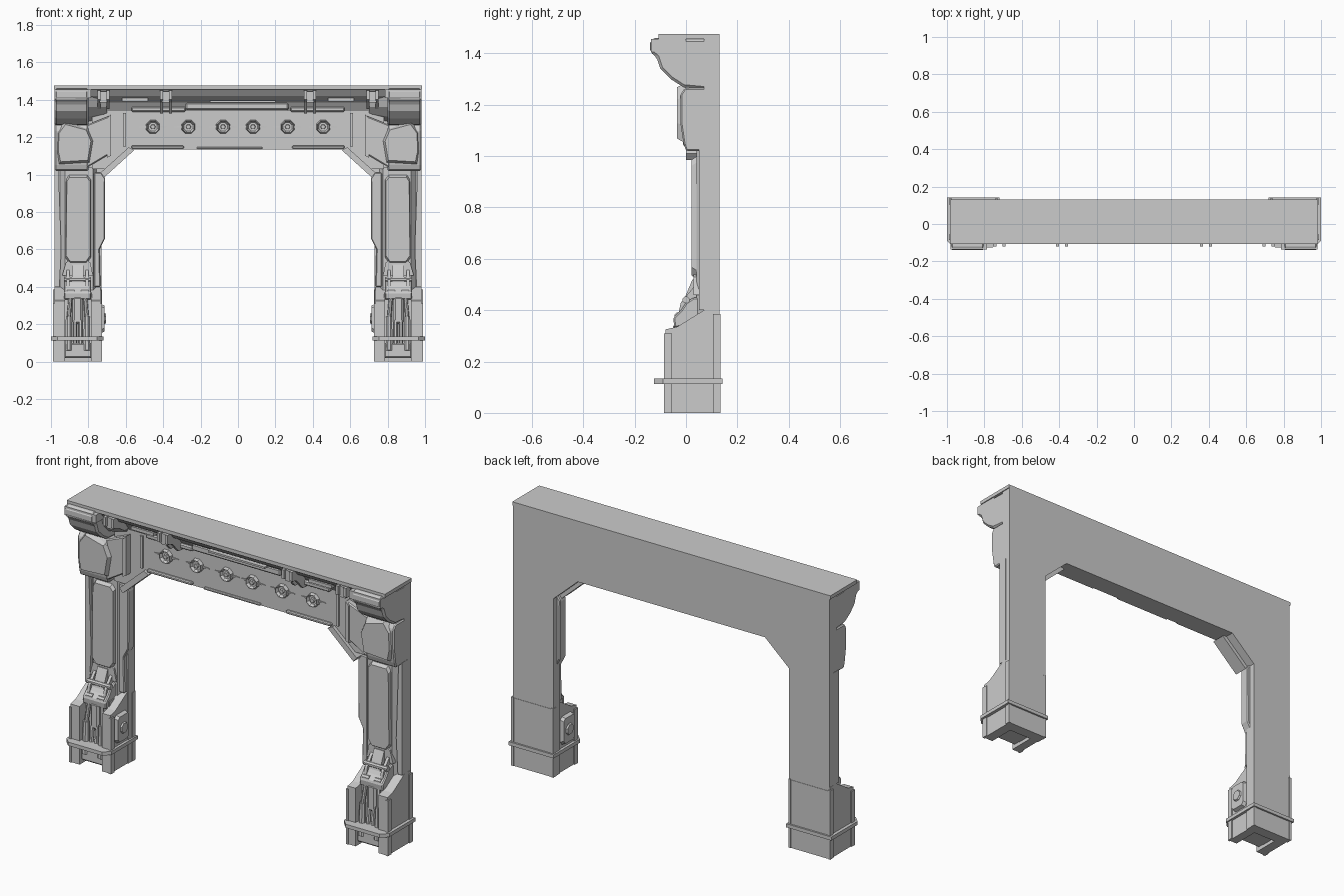
import bpy, bmesh
from math import pi
from mathutils import Vector, Matrix


def finish(name, bm, mirror, bevel=0.0):
    bmesh.ops.recalc_face_normals(bm, faces=bm.faces)
    me = bpy.data.meshes.new(name)
    bm.to_mesh(me)
    bm.free()
    ob = bpy.data.objects.new(name, me)
    bpy.context.collection.objects.link(ob)
    if bevel:
        b = ob.modifiers.new("Bevel", 'BEVEL')
        b.width, b.segments, b.limit_method = bevel, 1, 'ANGLE'
    if mirror:
        ob.modifiers.new("Mirror", 'MIRROR').use_axis[0] = True
        ob.modifiers["Mirror"].use_mirror_merge = False
    return ob


def prism(name, pts, axis, a, b, mirror=True, bevel=0.0, taper=None):
    """Extrude a 2D outline along an axis; taper = (scale, centre) shrinks end a."""
    put = {'x': lambda p, d: (d, p[0], p[1]),
           'y': lambda p, d: (p[0], d, p[1]),
           'z': lambda p, d: (p[0], p[1], d)}[axis]
    bm = bmesh.new()
    pa = pts
    if taper:
        s, c = taper
        pa = [(c[0] + (p[0] - c[0]) * s, c[1] + (p[1] - c[1]) * s) for p in pts]
    va = [bm.verts.new(put(p, a)) for p in pa]
    vb = [bm.verts.new(put(p, b)) for p in pts]
    bm.faces.new(va)
    bm.faces.new(vb)
    n = len(pts)
    for i in range(n):
        j = (i + 1) % n
        bm.faces.new((va[i], va[j], vb[j], vb[i]))
    return finish(name, bm, mirror, bevel)


def box(name, x0, x1, y0, y1, z0, z1, mirror=True, bevel=0.0):
    return prism(name, [(x0, z0), (x1, z0), (x1, z1), (x0, z1)], 'y', y0, y1, mirror, bevel)


def rod(name, p, q, r1, r2=None, sides=8):
    p, q = Vector(p), Vector(q)
    d = q - p
    bm = bmesh.new()
    m = Matrix.Translation((p + q) / 2) @ d.to_track_quat('Z', 'Y').to_matrix().to_4x4()
    bmesh.ops.create_cone(bm, cap_ends=True, segments=sides, radius1=r1,
                          radius2=r1 if r2 is None else r2, depth=d.length,
                          matrix=m @ Matrix.Rotation(pi / sides, 4, 'Z'))
    return finish(name, bm, True)


# Back frame: one flat arch with chamfered inner corners
half = [(0.58, 1.135), (0.73, 1.0), (0.73, 0.0), (0.98, 0.0), (0.98, 1.475)]
prism("back_frame", half + [(-x, z) for x, z in reversed(half)], 'y', 0.07, 0.13, False)

# Lintel: recessed front panel, sloping cornice and roof
panel = [(0.58, 1.135), (0.70, 1.03), (0.78, 1.03), (0.78, 1.42)]
prism("lintel_panel", panel + [(-x, z) for x, z in reversed(panel)], 'y', 0.02, 0.08, False)
prism("cornice", [(0.1, 1.34), (0.02, 1.34), (-0.01, 1.385), (-0.07, 1.42),
                  (-0.105, 1.465), (0.1, 1.465)], 'x', -0.82, 0.82, False)
box("roof", -0.985, 0.985, -0.108, 0.13, 1.455, 1.475, False)

# Lintel trim strips
box("centre_trim", -0.28, 0.27, -0.012, 0.03, 1.345, 1.385, False, 0.008)
box("centre_trim_top", -0.15, 0.20, -0.05, 0.0, 1.385, 1.395, False)
box("upper_trim", 0.28, 0.57, -0.006, 0.03, 1.335, 1.362, True, 0.006)
box("cornice_trim", 0.48, 0.62, -0.06, 0.0, 1.39, 1.408)
box("lower_trim", 0.29, 0.57, 0.005, 0.05, 1.138, 1.156, True, 0.005)
box("lower_centre_trim", -0.22, 0.13, 0.008, 0.05, 1.135, 1.148, False, 0.004)
box("panel_end_rib", 0.60, 0.615, 0.01, 0.04, 1.15, 1.33)
prism("arch_brace", [(0.555, 1.13), (0.715, 0.985), (0.735, 1.01), (0.585, 1.145)],
      'y', 0.0, 0.08)

# Bolts: octagonal collar around a sunken hub, pins to either side
for x in (0.08, 0.265, 0.455):
    collar = rod("bolt_collar", (x, 0.03, 1.255), (x, 0.0, 1.255), 0.042, 0.034)
    bm = bmesh.new()
    bm.from_mesh(collar.data)
    bm.faces.ensure_lookup_table()
    front = [min(bm.faces, key=lambda f: f.calc_center_median().y)]
    bmesh.ops.inset_region(bm, faces=front, thickness=0.009)
    bmesh.ops.translate(bm, verts=front[0].verts, vec=(0, 0.014, 0))
    bm.to_mesh(collar.data)
    bm.free()
    rod("bolt_hub", (x, 0.02, 1.255), (x, 0.004, 1.255), 0.016, 0.012, 6)
    for s in (-1, 1):
        rod("bolt_pin", (x + s * 0.035, 0.018, 1.255), (x + s * 0.075, 0.018, 1.255), 0.007, 0.003, 4)

# Cornice brackets
for x, z in ((0.385, 1.325), (0.72, 1.35)):
    side = [(0.03, z), (-0.02, z), (-0.075, 1.385), (-0.12, 1.40), (-0.12, 1.45), (0.03, 1.455)]
    for s in (-1, 1):
        prism("bracket_cheek", side, 'x', x + s * 0.024 - 0.008, x + s * 0.024 + 0.008)
    box("bracket_core", x - 0.02, x + 0.02, -0.105, 0.0, 1.385, 1.445)

# Shoulder blocks, upper with a coved underside and lower with a plated front
prism("upper_block", [(0.08, 1.26), (0.08, 1.455), (-0.12, 1.46), (-0.14, 1.45), (-0.14, 1.405),
                      (-0.115, 1.385), (-0.10, 1.34), (-0.06, 1.30), (-0.01, 1.268)],
      'x', 0.80, 0.98, True, 0.01)
prism("upper_block_flank", [(0.08, 1.28), (0.08, 1.43), (-0.07, 1.42), (-0.05, 1.36), (0.0, 1.31)],
      'x', 0.70, 0.80, taper=(0.7, (0.08, 1.36)))
prism("upper_block_cap", [(0.785, 1.41), (0.98, 1.405), (0.98, 1.455), (0.785, 1.455)], 'y', -0.137, 0.0)
prism("lower_block", [(0.08, 1.02), (0.0, 1.02), (-0.01, 1.05), (-0.022, 1.13), (-0.022, 1.24),
                      (-0.005, 1.265), (0.08, 1.265)], 'x', 0.80, 0.98, True, 0.006)
prism("lower_block_flank", [(0.685, 1.11), (0.81, 1.035), (0.81, 1.265), (0.685, 1.315)],
      'y', -0.012, 0.08, True, 0.006)
prism("shoulder_plate", [(0.79, 1.06), (0.96, 1.05), (0.975, 1.12), (0.97, 1.23), (0.93, 1.285),
                         (0.80, 1.25), (0.77, 1.18)], 'y', -0.035, 0.0,
      taper=(0.85, (0.88, 1.17)))
prism("shoulder_rib", [(0.68, 1.10), (0.70, 1.09), (0.70, 1.30), (0.68, 1.32)], 'y', -0.02, 0.03)

# Legs: faceted shaft, raised front panel and inner fin
prism("leg_shaft", [(0.75, 0.08), (0.775, 0.04), (0.925, 0.04), (0.96, 0.08)], 'z', 0.38, 1.04)
prism("leg_panel", [(0.785, 0.55), (0.81, 0.515), (0.90, 0.515), (0.925, 0.55),
                    (0.92, 0.98), (0.905, 1.005), (0.805, 1.005), (0.785, 0.98)],
      'y', 0.022, 0.05, taper=(0.92, (0.855, 0.76)))
prism("inner_fin", [(0.735, 0.40), (0.74, 0.60), (0.712, 0.655), (0.71, 0.98), (0.73, 1.01),
                    (0.77, 1.01), (0.77, 0.40)], 'y', 0.045, 0.10, True, 0.005)
prism("outer_fin", [(0.955, 0.40), (0.945, 0.60), (0.96, 1.03), (0.982, 1.03), (0.982, 0.40)],
      'y', 0.05, 0.10)

# Ankle: sloped cuff, hinge block and collar
prism("ankle_cuff", [(0.08, 0.36), (-0.045, 0.33), (-0.05, 0.37), (-0.02, 0.40), (0.0, 0.43),
                     (0.03, 0.45), (0.08, 0.45)], 'x', 0.785, 0.93, True, 0.006)
prism("ankle_collar", [(0.775, 0.46), (0.94, 0.46), (0.92, 0.53), (0.895, 0.545),
                       (0.815, 0.545), (0.79, 0.53)], 'y', 0.03, 0.08)
prism("hinge_block", [(0.05, 0.42), (-0.012, 0.42), (0.0, 0.46), (0.025, 0.52), (0.05, 0.52)],
      'x', 0.825, 0.888)
for x in (0.80, 0.90):
    prism("hinge_lug", [(0.05, 0.38), (-0.03, 0.385), (-0.02, 0.43), (0.03, 0.49), (0.05, 0.49)],
          'x', x, x + 0.016)
rod("hinge_pin", (0.785, 0.0, 0.44), (0.93, 0.0, 0.44), 0.014)

# Foot: side walls around a niche, with pistons and a chamfered ring
wall = [(0.13, 0.0), (0.13, 0.40), (0.07, 0.40), (-0.035, 0.335), (-0.08, 0.325), (-0.08, 0.0)]
prism("foot_inner_wall", wall, 'x', 0.735, 0.785)
prism("foot_outer_wall", wall, 'x', 0.925, 0.982)
box("foot_core", 0.78, 0.93, -0.025, 0.12, 0.02, 0.37)
box("foot_back", 0.74, 0.978, 0.10, 0.132, 0.0, 0.38)
box("foot_sill", 0.78, 0.93, -0.065, 0.0, 0.02, 0.10, True, 0.008)
box("foot_centre_plate", 0.83, 0.885, -0.05, 0.0, 0.20, 0.35, True, 0.012)
for x, k in ((0.808, 0.012), (0.905, -0.012)):
    rod("piston_sleeve", (x, -0.055, 0.06), (x, -0.05, 0.24), 0.02, 0.017)
    rod("piston_rod", (x, -0.05, 0.23), (x + k, -0.03, 0.38), 0.011)
    rod("piston_head", (x + k - 0.02, -0.03, 0.375), (x + k + 0.02, -0.03, 0.375), 0.017)
for x in (0.842, 0.872):
    rod("foot_strut", (x, -0.055, 0.09), (x, -0.04, 0.22), 0.011, sides=6)
for x in (0.728, 0.974):
    box("foot_back_post", x, x + 0.014, 0.105, 0.135, 0.0, 0.385)
    box("foot_front_post", x, x + 0.014, -0.085, -0.055, 0.0, 0.31)
prism("foot_ring", [(0.72, 0.142), (1.0, 0.142), (1.0, -0.09), (0.965, -0.125),
                    (0.755, -0.125), (0.72, -0.09)], 'z', 0.113, 0.133)

# Inner side box with a round cap
prism("side_box", [(-0.03, 0.15), (0.05, 0.15), (0.065, 0.17), (0.065, 0.295), (0.05, 0.31),
                   (-0.03, 0.31), (-0.045, 0.295), (-0.045, 0.17)], 'x', 0.715, 0.74,
      taper=(0.88, (0.01, 0.23)))
rod("side_box_cap", (0.72, 0.01, 0.23), (0.707, 0.01, 0.23), 0.036, 0.028)
